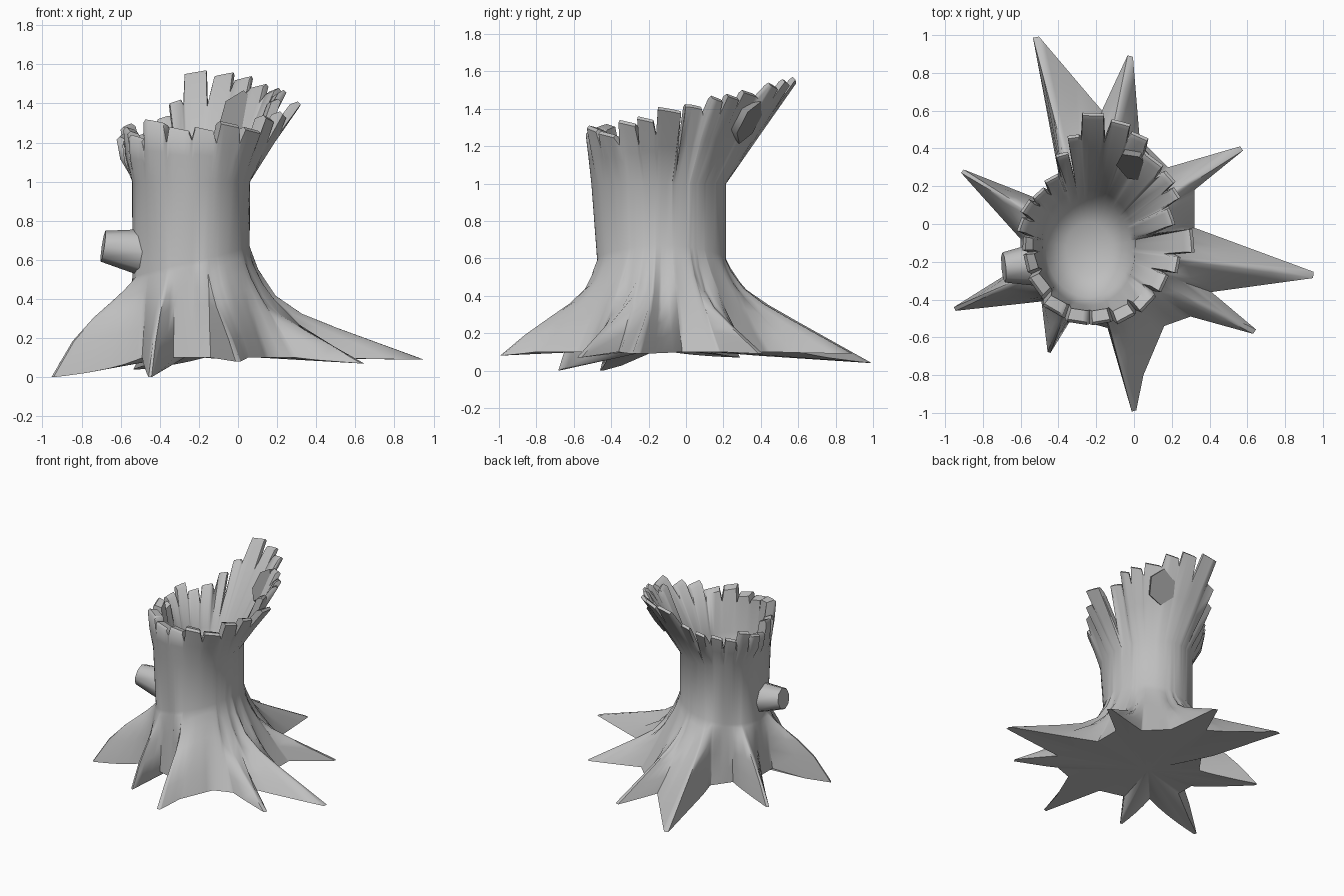
import bpy, bmesh
from math import atan2, cos, sin, hypot, radians, degrees
from mathutils import Vector, Matrix

if "Cube" in bpy.data.objects:
    bpy.data.objects.remove(bpy.data.objects["Cube"])

CX, CY = -0.24, -0.13      # trunk axis
WAIST = 1.0                # height where the splintered crown starts


def material(name, value):
    mat = bpy.data.materials.new(name)
    mat.use_nodes = True
    colour = (value, value, value, 1)
    mat.diffuse_color = colour
    mat.node_tree.nodes["Principled BSDF"].inputs["Base Color"].default_value = colour
    return mat


def make_object(name, bm, mat, angle=55):
    bmesh.ops.recalc_face_normals(bm, faces=bm.faces)
    mesh = bpy.data.meshes.new(name)
    bm.to_mesh(mesh)
    bm.free()
    mesh.materials.append(mat)
    obj = bpy.data.objects.new(name, mesh)
    bpy.context.collection.objects.link(obj)
    bpy.ops.object.select_all(action="DESELECT")
    obj.select_set(True)
    bpy.context.view_layer.objects.active = obj
    bpy.ops.object.shade_smooth_by_angle(angle=radians(angle))
    return obj


def polar(x, y, z):
    """Angle in degrees, radius and height around the trunk axis."""
    return degrees(atan2(y - CY, x - CX)) % 360, hypot(x - CX, y - CY), z


def ellipse(a, rx=0.30, ry=0.345):
    a = radians(a)
    return rx * ry / hypot(ry * cos(a), rx * sin(a))


def waist(a):
    """Trunk radius below the crown, leaning out a little at the front."""
    return ellipse(a) * (1 + 0.09 * max(0, -sin(radians(a))))


def lerp(a, b, t):
    return a + (b - a) * t


def sample(keys, a):
    """Radius and height at an angle, with straight edges between keys."""
    a %= 360
    loop = [(keys[-1][0] - 360,) + keys[-1][1:]] + keys + [(keys[0][0] + 360,) + keys[0][1:]]
    for (a0, r0, z0), (a1, r1, z1) in zip(loop, loop[1:]):
        if a0 <= a <= a1:
            span = max(a1 - a0, 1e-4)
            near, far = sin(radians(a1 - a)), sin(radians(a - a0))
            r = sin(radians(span)) / max(near / r0 + far / r1, 1e-9)
            return r, lerp(z0, z1, (a - a0) / span)


# Root tips, and the hollows and shoulders between the roots
TIPS = [(0.95, -0.27, 0.09), (0.57, 0.40, 0.09), (-0.02, 0.89, 0.09),
        (-0.52, 0.99, 0.04), (-0.91, 0.28, 0.07), (-0.95, -0.45, 0),
        (-0.45, -0.68, 0), (0, -0.99, 0.08), (0.64, -0.57, 0.07)]
HOLLOWS = [(0.32, -0.02), (0.32, 0.18), (0.18, 0.3), (0.03, 0.45), (-0.17, 0.6),
           (-0.4, 0.27), (-0.50, 0.13), (-0.6, -0.08), (-0.6, -0.22), (-0.49, -0.41),
           (-0.33, -0.5), (-0.14, -0.55), (0.05, -0.8), (0.16, -0.54), (0.3, -0.49), (0.41, -0.36)]
outline = [polar(x, y, 0.1) for x, y in HOLLOWS]
for tip in TIPS:
    a, r, z = polar(*tip)
    outline += [(a - 0.8, r, z), (a + 0.8, r, z)]
outline.sort()

# Splinters of the broken crown: tip position and depth of the gap after it
SPLINTERS = [(0.32, -0.10, 1.41, 0.75), (0.20, 0.06, 1.43, 0.2), (0.23, 0.17, 1.47, 0.2),
             (0.20, 0.25, 1.48, 0.15), (0.12, 0.34, 1.50, 0.1), (0.02, 0.48, 1.54, 0.15),
             (-0.05, 0.54, 1.56, 0.3), (-0.23, 0.59, 1.57, 0.2), (-0.33, 0.47, 1.42, 0.85),
             (-0.37, 0.38, 1.34, 0.3), (-0.44, 0.25, 1.28, 0.4), (-0.51, 0.17, 1.25, 0.3),
             (-0.58, 0.10, 1.30, 0.4), (-0.61, 0, 1.25, 0.4), (-0.59, -0.10, 1.22, 0.6),
             (-0.58, -0.20, 1.28, 0.6), (-0.53, -0.34, 1.24, 0.4), (-0.43, -0.47, 1.32, 0.3),
             (-0.30, -0.53, 1.28, 0.2), (-0.17, -0.53, 1.28, 0.3), (-0.04, -0.51, 1.31, 0.3),
             (0.08, -0.43, 1.28, 0.3), (0.17, -0.31, 1.34, 0.4), (0.24, -0.22, 1.36, 0.3)]
peaks = sorted(polar(*s[:3]) + s[3:] for s in SPLINTERS)
crown = []
for i, (a, r, z, depth) in enumerate(peaks):
    b, rb, zb, _ = peaks[(i + 1) % len(peaks)]
    gap = (b - a) % 360
    mid = a + gap / 2
    crown += [((a + gap * 0.38) % 360, r, z - 0.02),
              (mid % 360, lerp((r + rb) / 2, waist(mid), depth), lerp((z + zb) / 2, WAIST, depth)),
              ((b - gap * 0.38) % 360, rb, zb)]
crown.sort()

# Columns run through every key angle, with even ones filling the rest
angles = [k[0] for k in outline + crown]
for i in range(72):
    if all(abs(i * 5 - a) > 1.5 for a in angles):
        angles.append(i * 5)
angles = sorted(set(round(a % 360, 1) for a in angles))


def column(a):
    """Radius and height pairs from the root edge, over the crown, to the bowl."""
    foot, foot_z = sample(outline, a)
    soft = sum(sample(outline, a + d)[0] for d in (-10, -5, 0, 5, 10)) / 5
    rim, rim_z = sample(crown, a)
    body, neck = ellipse(a), waist(a)
    east = cos(radians(a))
    top = 0.59 + 0.08 * east
    hump = 0.8 * max(0, -cos(radians(a - 30)))
    # Long roots sweep out, while the hollows between them fall straight
    sweep = max(0, 0.22 + 0.22 * east) * min(1, max(0, (foot - body - 0.15) / 0.4))
    points = []
    for s in (1, 0.75, 0.5, 0.3, 0.15, 0.05, 0):
        rise = (1 - sweep) * (1 - s) + sweep * (1 - s) ** 10 + hump * s * s * (1 - s)
        spread = lerp(max(soft, foot), foot, min(1, 1.6 * s))
        points.append((lerp(body, spread, s), lerp(foot_z, top, rise)))
    points += [(neck, WAIST), (lerp(neck, rim, 0.5 + 0.3 * max(0, -east)), lerp(WAIST, rim_z, 0.5)),
               (rim, rim_z - 0.015)]
    wall = 0.055 - 0.02 * sin(radians(a))
    points += [(rim - 0.015, rim_z), (rim - wall, rim_z - 0.015), (neck - wall, WAIST - 0.02),
               (body * 0.75, 0.82), (body * 0.4, 0.75)]
    return points


# Stump with roots, trunk, broken crown, hollow and flat underside
bark = material("grey bark", 0.52)
bm = bmesh.new()
grid = []
for a in angles:
    c, s = cos(radians(a)), sin(radians(a))
    grid.append([bm.verts.new((CX + r * c, CY + r * s, z)) for r, z in column(a)])
underside = bm.verts.new((CX, CY, 0.12))
bowl = bm.verts.new((CX, CY, 0.74))
for left, right in zip(grid, grid[1:] + grid[:1]):
    for k in range(len(left) - 1):
        bm.faces.new((left[k], right[k], right[k + 1], left[k + 1]))
    bm.faces.new((underside, right[0], left[0]))
    bm.faces.new((bowl, left[-1], right[-1]))
make_object("tree_stump", bm, bark)


def prism(name, start, end, r1, r2, sides, mat, stretch=1):
    """Capped prism between two points, stretched along its upright axis."""
    start, end = Vector(start), Vector(end)
    axis = end - start
    place = (Matrix.Translation((start + end) / 2)
             @ axis.to_track_quat("Z", "Y").to_matrix().to_4x4()
             @ Matrix.Diagonal((1, stretch, 1, 1)))
    bm = bmesh.new()
    bmesh.ops.create_cone(bm, cap_ends=True, segments=sides, radius1=r1, radius2=r2,
                          depth=axis.length, matrix=place)
    return make_object(name, bm, mat)


# Broken branch on the side
prism("branch_stub", (-0.46, -0.21, 0.635), (-0.69, -0.23, 0.67), 0.125, 0.08, 8, bark)

# Dark hexagonal knot through the tall back wall
a = radians(61)
out = Vector((cos(a) * 0.86, sin(a) * 0.86, -0.5))
centre = Vector((CX + cos(a) * 0.515, CY + sin(a) * 0.515, 1.34))
prism("knot", centre - out * 0.03, centre + out * 0.03, 0.1, 0.1, 6,
      material("dark grey knot", 0.27), 1.3)
